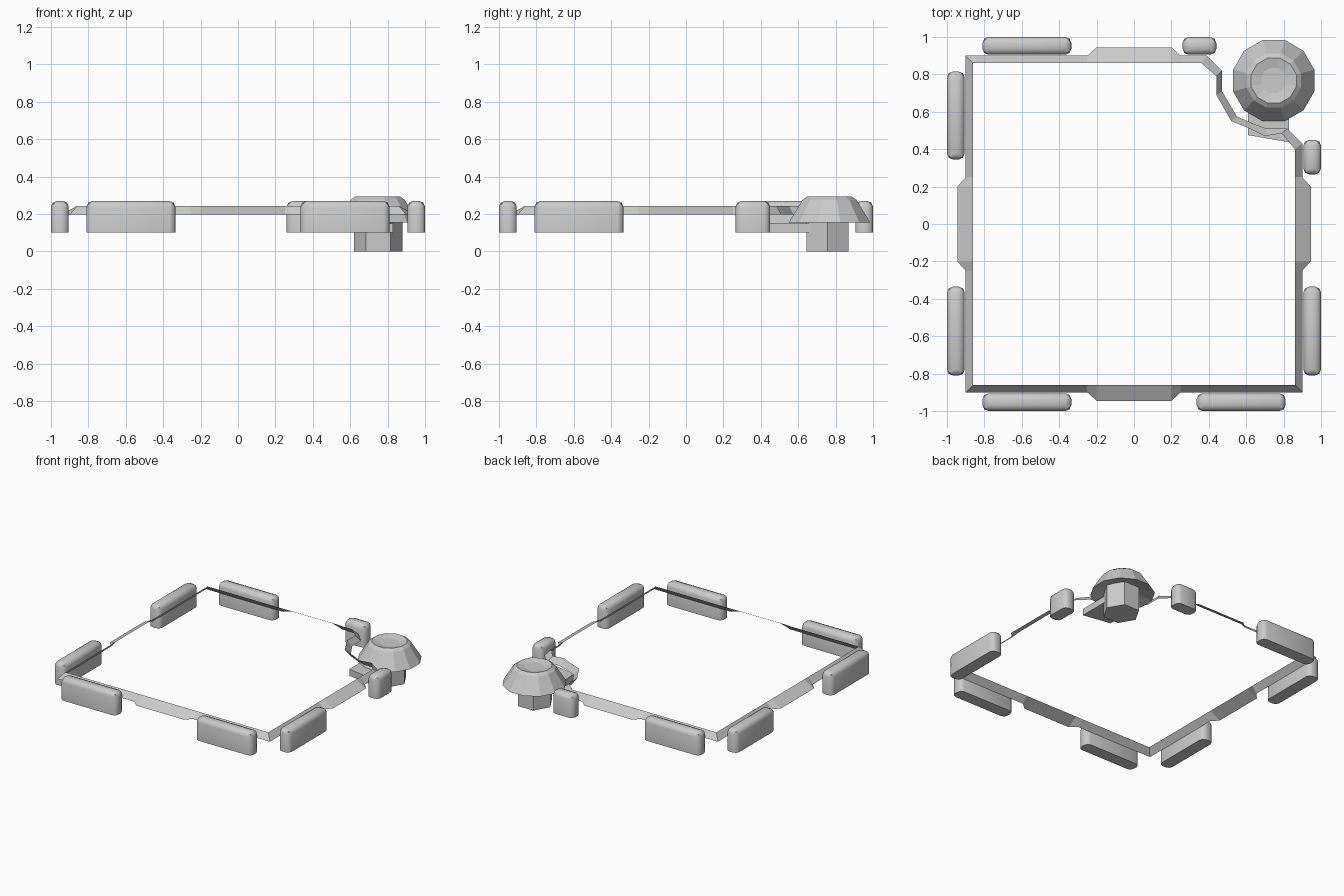
import bpy, bmesh
from math import pi, cos, sin

if "Cube" in bpy.data.objects:
    bpy.data.objects.remove(bpy.data.objects["Cube"])


def make(name, verts, faces, smooth=None):
    me = bpy.data.meshes.new(name)
    me.from_pydata(verts, [], faces)
    bm = bmesh.new()
    bm.from_mesh(me)
    bmesh.ops.recalc_face_normals(bm, faces=bm.faces)
    bm.to_mesh(me)
    bm.free()
    ob = bpy.data.objects.new(name, me)
    bpy.context.collection.objects.link(ob)
    if smooth:
        bpy.ops.object.select_all(action='DESELECT')
        bpy.context.view_layer.objects.active = ob
        ob.select_set(True)
        bpy.ops.object.shade_smooth_by_angle(angle=smooth)
    return ob


def lathe(name, profile, n, cx, cy, phase):
    """Faceted turned shape, closed at both ends."""
    verts = [(cx + r * cos(phase + 2 * pi * i / n), cy + r * sin(phase + 2 * pi * i / n), z)
             for r, z in profile for i in range(n)]
    faces = [(k * n + i, k * n + (i + 1) % n, (k + 1) * n + (i + 1) % n, (k + 1) * n + i)
             for k in range(len(profile) - 1) for i in range(n)]
    last = (len(profile) - 1) * n
    faces += [tuple(range(n)), tuple(range(last, last + n))]
    return make(name, verts, faces)


def curb(name, x0, x1, y0, y1, z0=0.10, z1=0.27):
    """Block rounded on top and at its upright edges, flat underneath."""
    bm = bmesh.new()
    bmesh.ops.create_cube(bm, size=1)
    for v in bm.verts:
        v.co = (x1 if v.co.x > 0 else x0, y1 if v.co.y > 0 else y0, z1 if v.co.z > 0 else z0)
    edges = [e for e in bm.edges if max(v.co.z for v in e.verts) > z0 + 0.01]
    bmesh.ops.bevel(bm, geom=edges, offset=0.032, segments=2, profile=0.5, affect='EDGES')
    bm.verts.index_update()
    verts = [v.co[:] for v in bm.verts]
    faces = [[v.index for v in f.verts] for f in bm.faces]
    bm.free()
    make(name, verts, faces, smooth=0.8)


# Curb blocks around the edge: lo/hi span along each side
LO, HI = (-0.81, -0.335), (0.335, 0.81)
for side, spans in {'front': (LO, HI), 'back': (LO, (0.26, 0.44)),
                    'left': (LO, (0.345, 0.815)), 'right': (LO, (0.265, 0.45))}.items():
    for i, (a, b) in enumerate(spans):
        s = -1 if side in ('front', 'left') else 1
        c0, c1 = sorted((s * 0.905, s * 1.0))
        box = (a, b, c0, c1) if side in ('front', 'back') else (c0, c1, a, b)
        curb(f'{side}_curb_{i + 1}', *box)

# Thin sloped rim: (along, outer offset, inner offset) for a side with a flared middle
flare = [(-0.25, 0.90), (-0.20, 0.945), (0.20, 0.945), (0.25, 0.90)]
outer, inner = [], []


def side_points(tx, ty, nx, ny):
    for t, o in flare:
        outer.append((tx * t + nx * o, ty * t + ny * o))
        inner.append((tx * t + nx * 0.86, ty * t + ny * 0.86))


def corner(sx, sy):
    outer.append((sx * 0.90, sy * 0.90))
    inner.append((sx * 0.86, sy * 0.86))


corner(-1, -1)
side_points(1, 0, 0, -1)
corner(1, -1)
side_points(0, 1, 1, 0)
# Recess around the corner tower
outer += [(0.90, 0.43), (0.82, 0.51), (0.71, 0.51), (0.64, 0.535), (0.55, 0.575),
          (0.47, 0.71), (0.47, 0.82), (0.39, 0.90)]
inner += [(0.86, 0.40), (0.79, 0.485), (0.70, 0.47), (0.62, 0.51), (0.52, 0.55),
          (0.44, 0.69), (0.44, 0.79), (0.36, 0.86)]
side_points(-1, 0, 0, 1)
corner(-1, 1)
side_points(0, -1, -1, 0)
n = len(outer)
make('sloped_rim', [(x, y, 0.197) for x, y in outer] + [(x, y, 0.243) for x, y in inner],
     [(i, (i + 1) % n, n + (i + 1) % n, n + i) for i in range(n)])

# Corner tower: six-sided stem and twelve-sided cap with a dished top
lathe('tower_stem', [(0.13, 0.0), (0.13, 0.2)], 6, 0.75, 0.757, 0)
lathe('tower_cap', [(0.12, 0.185), (0.225, 0.155), (0.15, 0.275), (0.125, 0.293), (0.07, 0.28)],
      12, 0.747, 0.767, pi / 12)

# Step in front of the tower
base = [(0.61, 0.475), (0.83, 0.437), (0.83, 0.675), (0.61, 0.675)]
make('tower_step', [(x, y, z) for z in (0.10, 0.15) for x, y in base],
     [(0, 1, 2, 3), (4, 5, 6, 7)] + [(i, (i + 1) % 4, 4 + (i + 1) % 4, 4 + i) for i in range(4)])
